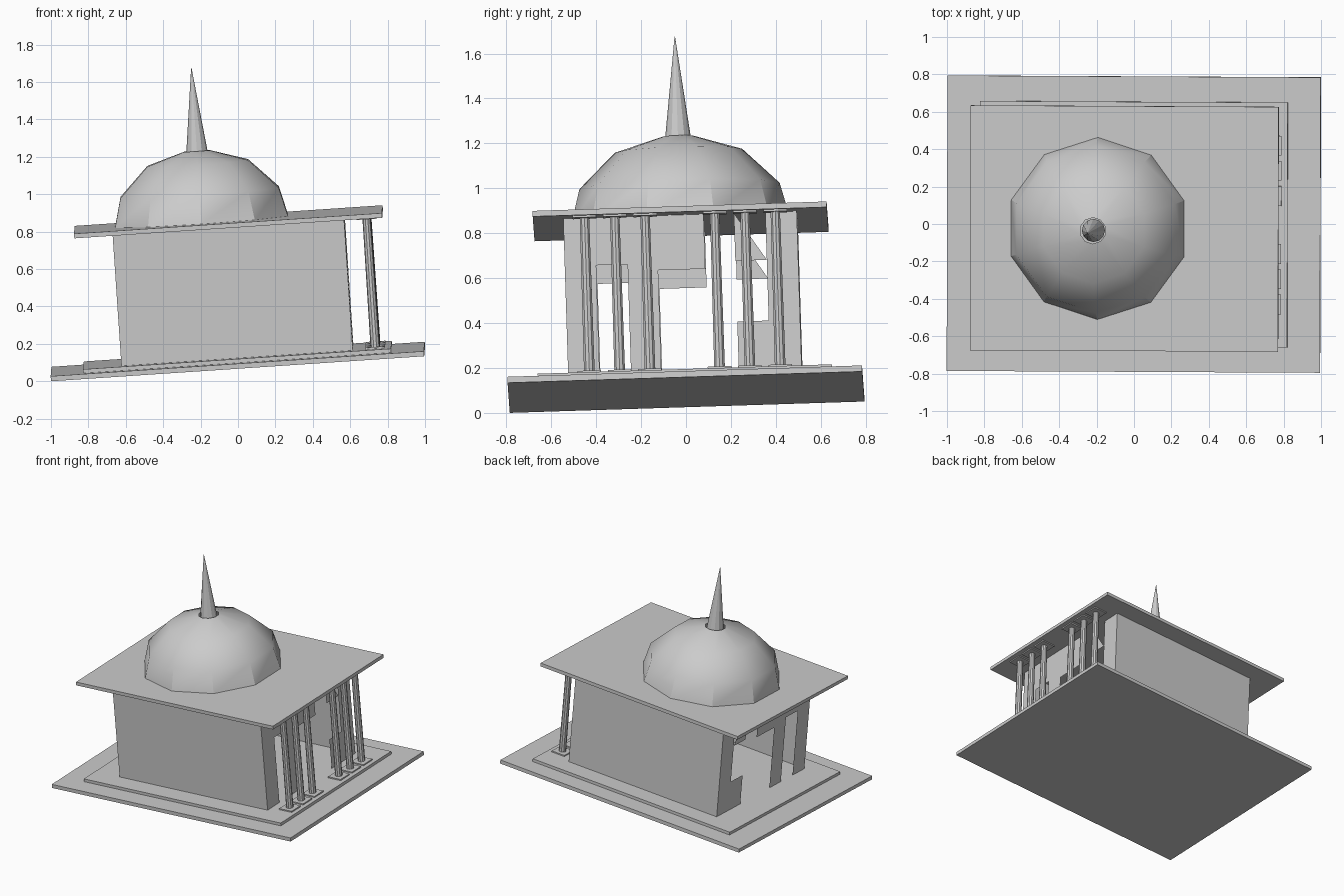
import bpy, bmesh, math
from mathutils import Matrix, Vector

cube = bpy.data.objects.get("Cube")
if cube:
    bpy.data.objects.remove(cube, do_unlink=True)

# Single stone colour
stone = bpy.data.materials.new("light_grey_stone")
stone.use_nodes = True
GREY = (0.6, 0.6, 0.6, 1.0)
stone.diffuse_color = GREY
stone.node_tree.nodes["Principled BSDF"].inputs["Base Color"].default_value = GREY

# The whole building leans slightly: tilted local frame
ex = Vector((1, -0.005, 0.067)).normalized()
ez = ex.cross(Vector((0.003, 1, 0.032))).normalized()
ey = ez.cross(ex)
TILT = Matrix.Translation((0, 0, 0.0923)) @ Matrix((ex, ey, ez)).transposed().to_4x4()

# Heights in the local frame
BASE, FLOOR, CEIL, ROOF = 0.027, 0.048, 0.75, 0.775


def finish(name, bm, smooth=False):
    mesh = bpy.data.meshes.new(name)
    bm.to_mesh(mesh)
    bm.free()
    mesh.materials.append(stone)
    ob = bpy.data.objects.new(name, mesh)
    bpy.context.collection.objects.link(ob)
    ob.matrix_world = TILT
    if smooth:
        bpy.ops.object.select_all(action='DESELECT')
        ob.select_set(True)
        bpy.context.view_layer.objects.active = ob
        bpy.ops.object.shade_smooth_by_angle(angle=math.radians(32))
    return ob


def slab(name, cx, cy, sx, sy, z0, z1):
    bm = bmesh.new()
    m = Matrix.Translation((cx, cy, (z0 + z1) / 2)) @ Matrix.Diagonal((sx, sy, z1 - z0, 1))
    bmesh.ops.create_cube(bm, size=1, matrix=m)
    return finish(name, bm)


def lathe(name, cx, cy, profile, sides, start=0.0, cap=False, smooth=False):
    """Stack rings of (radius, height) around a vertical axis."""
    bm = bmesh.new()
    rings = []
    for r, z in profile:
        rings.append([bm.verts.new((cx + r * math.cos(start + 2 * math.pi * i / sides),
                                    cy + r * math.sin(start + 2 * math.pi * i / sides), z))
                      for i in range(sides)])
    for a, b in zip(rings, rings[1:]):
        for i in range(sides):
            j = (i + 1) % sides
            bm.faces.new((a[i], a[j], b[j], b[i]))
    if cap:
        bm.faces.new(rings[0][::-1])
        bm.faces.new(rings[-1])
    return finish(name, bm, smooth)


def panels(name, polys):
    """Thin wall made of flat polygons."""
    bm = bmesh.new()
    for poly in polys:
        bm.faces.new([bm.verts.new(p) for p in poly])
    bmesh.ops.remove_doubles(bm, verts=bm.verts[:], dist=1e-5)
    return finish(name, bm)


# Stepped platform and flat roof
slab("base_slab", 0, 0, 2.0, 1.58, 0, BASE)
slab("upper_step", 0, 0, 1.65, 1.31, BASE, FLOOR)
slab("roof_slab", 0, 0, 1.65, 1.31, CEIL, ROOF)

# Solid long walls
WX, WY = 0.62, 0.52
for name, s in (("front_wall", -1), ("back_wall", 1)):
    corners = [(-WX, s * WY, FLOOR), (WX, s * WY, FLOOR), (WX, s * WY, CEIL), (-WX, s * WY, CEIL)]
    panels(name, [corners if s < 0 else corners[::-1]])


# Pierced end walls: piers, lintels, a sill and a broken lintel
def rect(y0, y1, z0, z1):
    return [(y0, z0), (y1, z0), (y1, z1), (y0, z1)]


END = [
    rect(-WY, -0.38, FLOOR, CEIL),
    rect(-0.38, -0.24, 0.537, CEIL),
    rect(-0.24, -0.105, FLOOR, CEIL),
    rect(-0.105, 0.105, 0.506, CEIL),
    [(0.24, 0.537), (0.38, 0.537), (0.24, CEIL)],
    rect(0.24, 0.38, FLOOR, 0.266),
    rect(0.38, WY, FLOOR, CEIL),
]
for name, s in (("right_end_wall", -1), ("left_end_wall", 1)):
    panels(name, [[(s * WX, y, z) for y, z in (p if s > 0 else p[::-1])] for p in END])

# Porch columns with square plinths and caps
CX = 0.74
for n, y in enumerate((-0.425, -0.29, -0.155, 0.155, 0.29, 0.425), 1):
    lathe(f"column_{n}", CX, y, [(0.025, FLOOR), (0.022, CEIL)], 10, cap=True, smooth=False)
    slab(f"column_plinth_{n}", CX, y, 0.105, 0.105, FLOOR, FLOOR + 0.009)
    slab(f"column_cap_{n}", CX, y, 0.105, 0.105, CEIL - 0.009, CEIL)

# Ten-sided dome, open at the crown, and its spire
DX = -0.143
lathe("dome", DX, 0, [(0.487, ROOF), (0.446, 0.93), (0.284, 1.087), (0.07, 1.152)],
      10, start=math.pi / 2, smooth=True)
lathe("spire", DX, 0, [(0.062, 1.11), (0.058, 1.14), (0.001, 1.598)], 12, cap=True)
